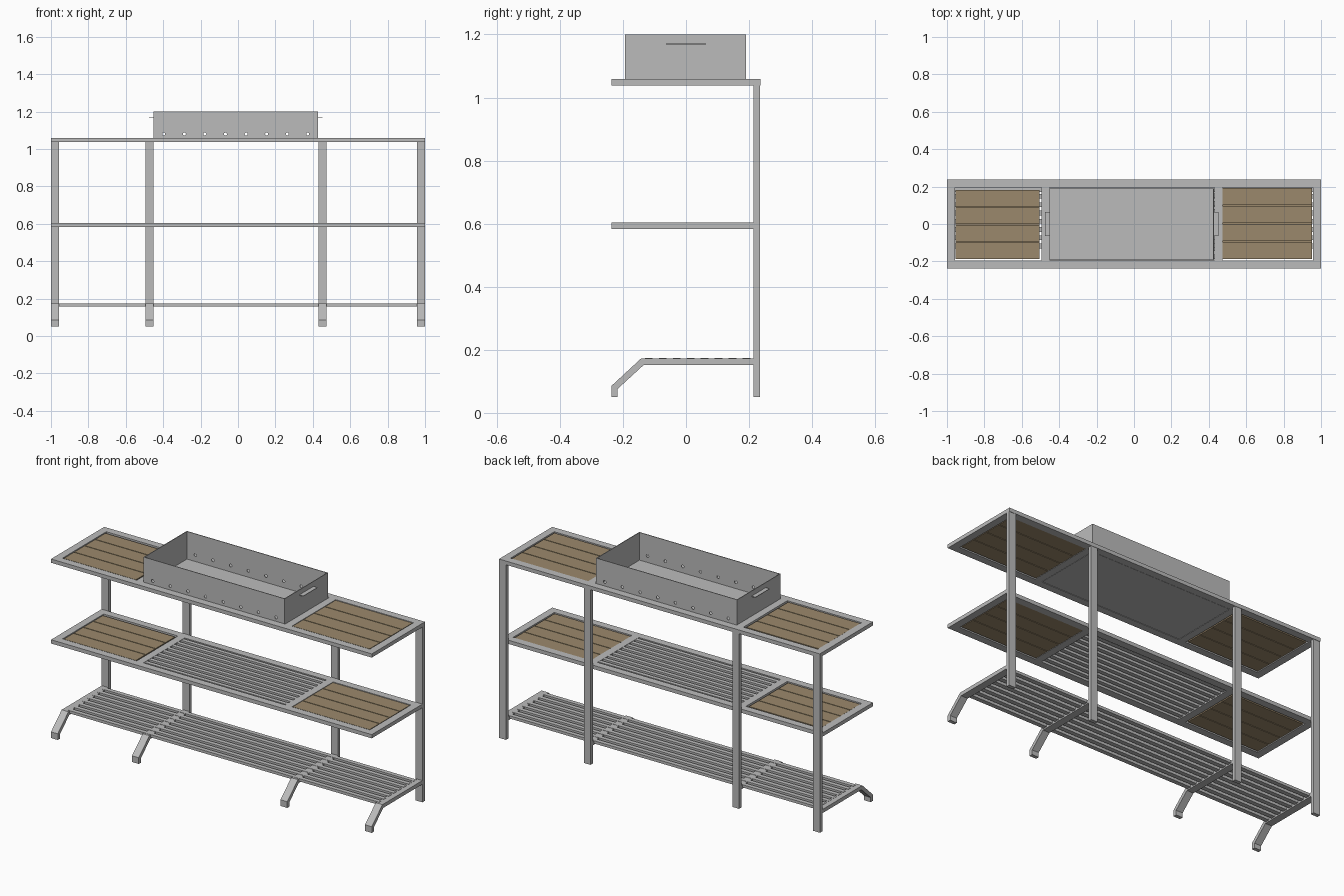
import bpy, bmesh, math
from mathutils import Matrix

if "Cube" in bpy.data.objects:
    bpy.data.objects.remove(bpy.data.objects["Cube"])


def material(name, rgb):
    m = bpy.data.materials.new(name)
    m.diffuse_color = (*rgb, 1)
    m.use_nodes = True
    m.node_tree.nodes["Principled BSDF"].inputs["Base Color"].default_value = m.diffuse_color
    return m


STEEL = material("grey steel", (0.50, 0.50, 0.50))
WOOD = material("brown wood", (0.33, 0.25, 0.15))


def finish(name, bm, mat):
    bmesh.ops.recalc_face_normals(bm, faces=bm.faces[:])
    me = bpy.data.meshes.new(name)
    bm.to_mesh(me)
    bm.free()
    me.materials.append(mat)
    ob = bpy.data.objects.new(name, me)
    bpy.context.collection.objects.link(ob)
    return ob


def boxes(name, spans, mat):
    """One object out of boxes given as (x0, x1, y0, y1, z0, z1)."""
    bm = bmesh.new()
    for x0, x1, y0, y1, z0, z1 in spans:
        mx = Matrix.Translation(((x0 + x1) / 2, (y0 + y1) / 2, (z0 + z1) / 2))
        mx = mx @ Matrix.Diagonal((x1 - x0, y1 - y0, z1 - z0, 1))
        bmesh.ops.create_cube(bm, size=1, matrix=mx)
    return finish(name, bm, mat)


W = 0.042                                   # width of the steel tube
POSTS = [-1.0, -0.495, 0.431, 1.0 - W]      # left edge of each post
YF, YP, YB = -0.237, 0.214, 0.235           # front, post front, back

# Rear posts
for i, x in enumerate(POSTS):
    boxes(f"rear_post_{i + 1}", [(x, x + W, YP, YB, 0.05, 1.04)], STEEL)


# Shelf frame: two long rails and four cross bars
def shelf_frame(name, yb, z0, z1):
    spans = [(-1, 1, YF, YF + W, z0, z1), (-1, 1, yb - W, yb, z0, z1)]
    spans += [(x, x + W, YF + W, yb - W, z0, z1) for x in POSTS]
    boxes(name, spans, STEEL)


shelf_frame("top_frame", YB + 0.002, 1.038, 1.059)
shelf_frame("middle_frame", YP, 0.583, 0.604)


# Wooden planks, four to a panel
def plank_panel(name, x0, x1, y0, y1, z0, z1):
    step = (y1 - y0) / 4
    boxes(name, [(x0, x1, y0 + i * step + 0.002, y0 + (i + 1) * step - 0.002, z0, z1)
                 for i in range(4)], WOOD)


for label, z, yb in (("top", 1.040, 0.195), ("middle", 0.585, 0.172)):
    plank_panel(label + "_left_planks", -0.954, -0.505, -0.19, yb - 0.01, z, z + 0.016)
    plank_panel(label + "_right_planks", 0.473, 0.952, -0.19, yb, z, z + 0.016)


# Steel slats running lengthwise
def slats(name, n, x0, x1, y0, y1, z0, z1):
    step = (y1 - y0) / n
    boxes(name, [(x0, x1, y0 + (i + 0.22) * step, y0 + (i + 0.78) * step, z0, z1)
                 for i in range(n)], STEEL)


slats("middle_slats", 9, -0.46, 0.438, YF + W, YP - W, 0.589, 0.603)
slats("bottom_slats", 8, -0.97, 0.97, -0.14, YP, 0.159, 0.1745)

# Bent front legs that carry the bottom shelf
PROFILE = [(YP, 0.173), (-0.142, 0.173), (YF, 0.085), (YF, 0.05),
           (-0.217, 0.05), (-0.217, 0.076), (-0.134, 0.152), (YP, 0.152)]
for i, x in enumerate(POSTS):
    bm = bmesh.new()
    face = bm.faces.new([bm.verts.new((x, y, z)) for y, z in PROFILE])
    ext = bmesh.ops.extrude_face_region(bm, geom=[face])
    bmesh.ops.translate(bm, vec=(W, 0, 0),
                        verts=[v for v in ext["geom"] if isinstance(v, bmesh.types.BMVert)])
    finish(f"front_leg_{i + 1}", bm, STEEL)

# Fire box: floor, end walls, pierced long walls
X0, X1, Y0, Y1, Z0, Z1, T = -0.453, 0.427, -0.194, 0.191, 1.04, 1.2, 0.004
boxes("fire_box_floor", [(X0, X1, Y0, Y1, Z0, Z0 + T)], STEEL)
boxes("fire_box_ends", [(X0, X0 + T, Y0, Y1, Z0, Z1), (X1 - T, X1, Y0, Y1, Z0, Z1)], STEEL)

bm = bmesh.new()
for i in range(8):
    mx = Matrix.Translation((-0.397 + 0.11 * i, 0, 1.08)) @ Matrix.Rotation(math.pi / 2, 4, 'X')
    bmesh.ops.create_cone(bm, cap_ends=True, segments=16, radius1=0.008, radius2=0.008,
                          depth=0.6, matrix=mx)
cutter = finish("air_hole_cutter", bm, STEEL)
cutter.hide_render = True
cutter.hide_set(True)
for name, y in (("fire_box_front", Y0), ("fire_box_back", Y1 - T)):
    wall = boxes(name, [(X0 + T, X1 - T, y, y + T, Z0, Z1)], STEEL)
    mod = wall.modifiers.new("air_holes", 'BOOLEAN')
    mod.object = cutter
    mod.operation = 'DIFFERENCE'
    mod.solver = 'EXACT'

# Folded handles on the end walls
boxes("left_handle", [(X0 - 0.024, X0, -0.063, 0.063, 1.169, 1.172)], STEEL)
boxes("right_handle", [(X1, X1 + 0.024, -0.063, 0.063, 1.169, 1.172)], STEEL)
